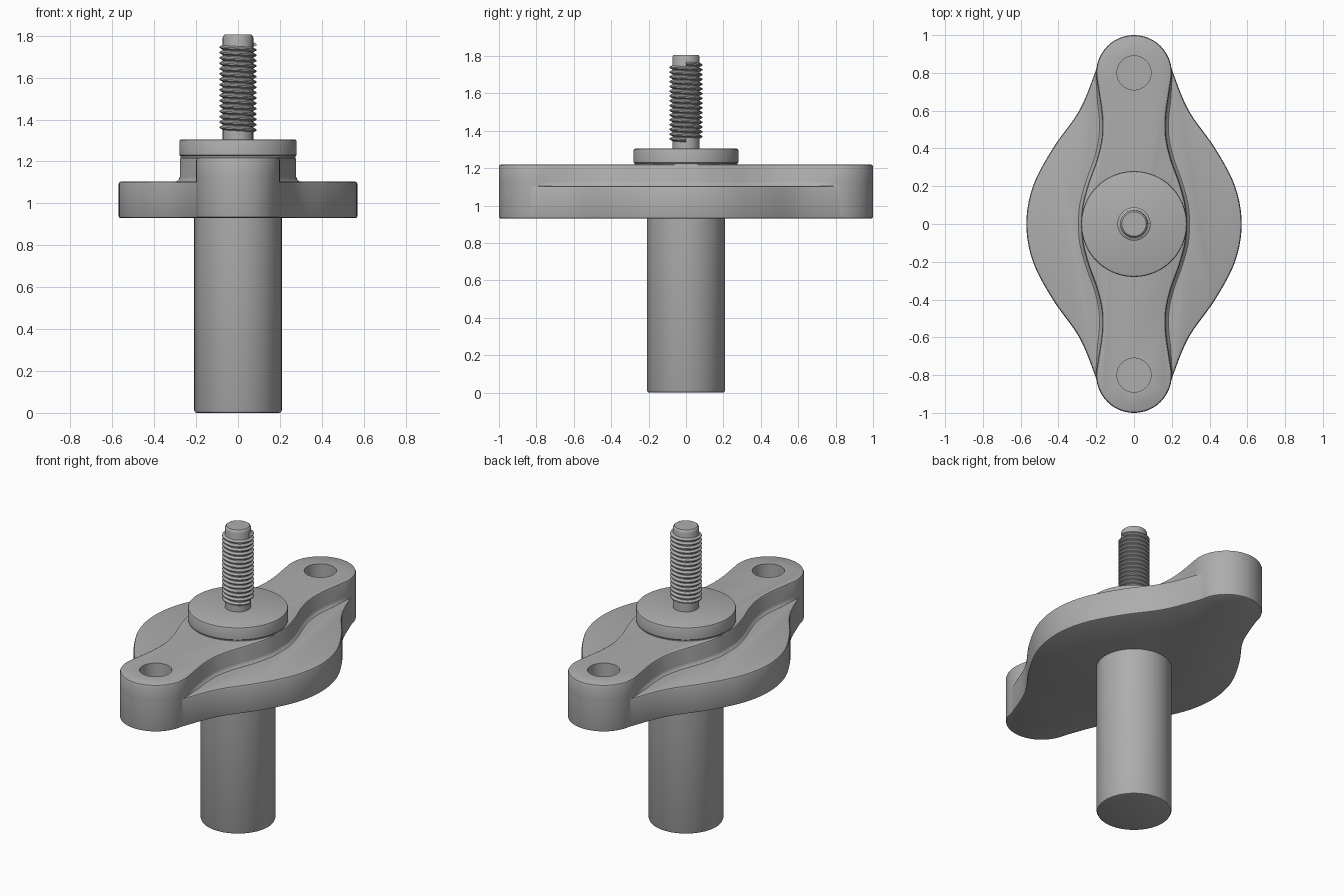
import bpy, bmesh, math
from mathutils import Vector

if "Cube" in bpy.data.objects:
    bpy.data.objects.remove(bpy.data.objects["Cube"])

grey = bpy.data.materials.new("matte grey")
grey.diffuse_color = (0.42, 0.42, 0.42, 1)
grey.use_nodes = True
grey.node_tree.nodes["Principled BSDF"].inputs["Base Color"].default_value = grey.diffuse_color


def finish(name, bm):
    bmesh.ops.recalc_face_normals(bm, faces=bm.faces)
    me = bpy.data.meshes.new(name)
    bm.to_mesh(me)
    bm.free()
    ob = bpy.data.objects.new(name, me)
    bpy.context.collection.objects.link(ob)
    me.materials.append(grey)
    return ob


def smooth(ob):
    bpy.ops.object.select_all(action='DESELECT')
    ob.select_set(True)
    bpy.context.view_layer.objects.active = ob
    bpy.ops.object.shade_smooth_by_angle(angle=math.radians(35))


def loft(name, rings):
    """Skin a stack of closed rings and cap both ends."""
    bm = bmesh.new()
    vs = [[bm.verts.new(p) for p in r] for r in rings]
    n = len(rings[0])
    for a, b in zip(vs, vs[1:]):
        for i in range(n):
            j = (i + 1) % n
            bm.faces.new((a[i], a[j], b[j], b[i]))
    bm.faces.new(vs[0][::-1])
    bm.faces.new(vs[-1])
    return finish(name, bm)


def turned(name, profile, x=0, y=0, n=64):
    return loft(name, [[(x + r * math.cos(2 * math.pi * i / n),
                         y + r * math.sin(2 * math.pi * i / n), z)
                        for i in range(n)] for r, z in profile])


def outline(quarter, r_end, steps=5):
    """Mirror a quarter outline twice and smooth it with a spline."""
    q = quarter + [(r_end * math.cos(math.radians(a)), 0.8 + r_end * math.sin(math.radians(a)))
                   for a in (22, 45, 67, 90)]
    half = q + [(-x, y) for x, y in q[-2::-1]]
    loop = [Vector(p) for p in half + [(x, -y) for x, y in half[-2:0:-1]]]
    n, out = len(loop), []
    for i in range(n):
        a, b, c, d = (loop[(i + k) % n] for k in (-1, 0, 1, 2))
        for s in range(steps):
            t = s / steps
            out.append(0.5 * (2 * b + (c - a) * t + (2 * a - 5 * b + 4 * c - d) * t * t
                              + (3 * b - a - 3 * c + d) * t ** 3))
    return out


def slab(name, loop, layers):
    """Layers are (z, offset); outward offsets fade away at the rounded tips."""
    n, rings = len(loop), []
    for z, off in layers:
        ring = []
        for i, p in enumerate(loop):
            t = (loop[(i + 1) % n] - loop[i - 1]).normalized()
            fade = min(1, max(0, (0.8 - abs(p.y)) / 0.15)) if off > 0 else 1
            q = p + Vector((t.y, -t.x)) * off * fade
            ring.append((q.x, q.y, z))
        rings.append(ring)
    return loft(name, rings)


def boolean(ob, other, op):
    m = ob.modifiers.new(op.lower(), 'BOOLEAN')
    m.operation, m.solver, m.object = op, 'EXACT', other
    bpy.context.view_layer.objects.active = ob
    bpy.ops.object.modifier_apply(modifier=m.name)
    bpy.data.objects.remove(other)


# Diamond flange plate
plate_loop = outline([(0.57, 0), (0.535, 0.2), (0.43, 0.4), (0.29, 0.6), (0.207, 0.8)], 0.198)
flange = slab("flange", plate_loop, [(0.93, -0.008), (0.933, -0.002), (0.94, 0), (1.092, 0),
                                     (1.101, -0.004), (1.105, -0.013)])

# Raised waisted rib with a small fillet at its foot
rib_loop = outline([(0.278, 0), (0.272, 0.1), (0.24, 0.22), (0.197, 0.34), (0.17, 0.46),
                    (0.17, 0.58), (0.19, 0.72), (0.2, 0.8)], 0.2)
rib = slab("rib", rib_loop, [(0.931, -0.008), (0.934, -0.002), (0.941, 0), (1.095, 0),
                             (1.1, 0.022), (1.106, 0.014), (1.114, 0.005), (1.126, 0), (1.207, 0),
                             (1.216, -0.004), (1.22, -0.012)])
boolean(flange, rib, 'UNION')

# Blind bolt holes
for y in (-0.8, 0.8):
    boolean(flange, turned("hole_cutter", [(0.09, 1.02), (0.09, 1.3)], y=y, n=48), 'DIFFERENCE')
smooth(flange)

# Central boss, shaft and stud core
smooth(turned("boss", [(0.275, 1.19), (0.275, 1.225), (0.28, 1.23), (0.28, 1.295),
                       (0.277, 1.302), (0.27, 1.305)], n=96))
smooth(turned("shaft", [(0.196, 0), (0.205, 0.003), (0.209, 0.012), (0.209, 0.94)]))
smooth(turned("stud_core", [(0.073, 1.29), (0.073, 1.79), (0.07, 1.8), (0.064, 1.805)], n=48))

# Helical thread around the stud
pitch, turns, seg = 0.0255, 16, 40
section = [(0.068, -0.0127), (0.08, -0.0075), (0.088, -0.003), (0.088, 0.003),
           (0.08, 0.0075), (0.068, 0.0127)]
bm = bmesh.new()
rows = []
for i in range(turns * seg + 1):
    a = -2 * math.pi * i / seg
    z0 = 1.35 + pitch * i / seg
    rows.append([bm.verts.new((r * math.cos(a), r * math.sin(a), z0 + dz)) for r, dz in section])
for a, b in zip(rows, rows[1:]):
    for k in range(len(section)):
        m = (k + 1) % len(section)
        bm.faces.new((a[k], a[m], b[m], b[k]))
bm.faces.new(rows[0])
bm.faces.new(rows[-1][::-1])
smooth(finish("stud_thread", bm))
